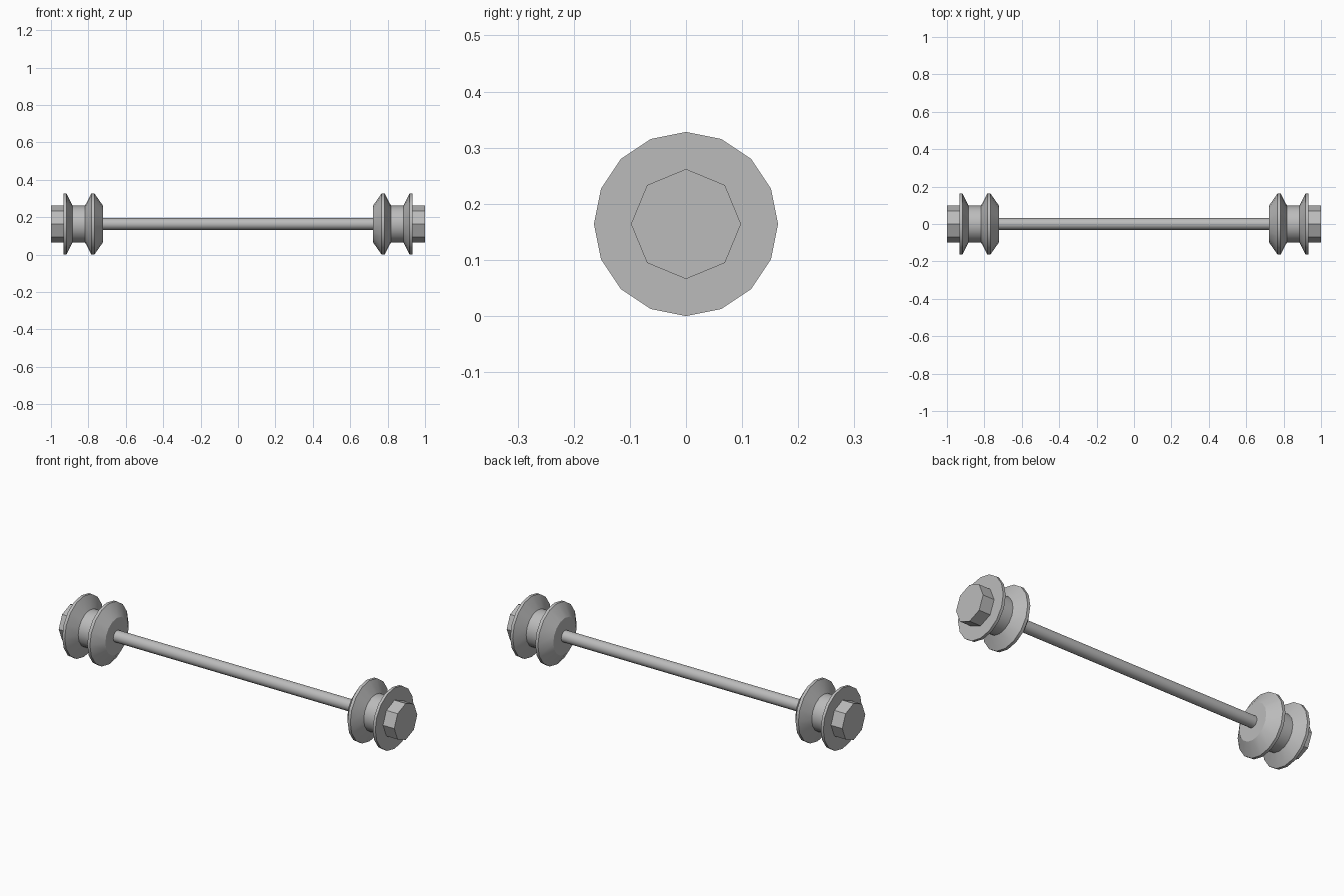
import bpy, bmesh, math
from mathutils import Vector

if "Cube" in bpy.data.objects:
    bpy.data.objects.remove(bpy.data.objects["Cube"])

R = 0.164          # wheel radius, also the axle height
HUB = 0.098

grey = bpy.data.materials.new("plain_grey")
grey.diffuse_color = (0.5, 0.5, 0.5, 1)
grey.use_nodes = True
grey.node_tree.nodes["Principled BSDF"].inputs["Base Color"].default_value = grey.diffuse_color


def lathe(name, profile, sides):
    """Revolve (x, radius) points around the x axis and cap both ends."""
    bm = bmesh.new()
    rings = []
    for x, r in profile:
        rings.append([bm.verts.new((x, r * math.sin(a), R + r * math.cos(a)))
                      for a in (2 * math.pi * i / sides for i in range(sides))])
    for a, b in zip(rings, rings[1:]):
        for i in range(sides):
            j = (i + 1) % sides
            bm.faces.new((a[i], a[j], b[j], b[i]))
    bm.faces.new(rings[0])
    bm.faces.new(rings[-1])
    bmesh.ops.recalc_face_normals(bm, faces=bm.faces)
    me = bpy.data.meshes.new(name)
    bm.to_mesh(me)
    bm.free()
    me.materials.append(grey)
    ob = bpy.data.objects.new(name, me)
    bpy.context.collection.objects.link(ob)
    bpy.ops.object.select_all(action='DESELECT')
    ob.select_set(True)
    bpy.context.view_layer.objects.active = ob
    bpy.ops.object.shade_smooth_by_angle(angle=math.radians(30))
    return ob


# Long thin axle
lathe("axle", [(-0.73, 0.031), (0.73, 0.031)], 16)

# Grooved wheel: inner cone, rim, groove, outer rim with flat face
wheel = [(0.722, HUB), (0.768, R), (0.784, R), (0.818, HUB),
         (0.884, HUB), (0.918, R), (0.933, R), (0.933, HUB)]

for side, s in (("left", -1), ("right", 1)):
    lathe(side + "_wheel", [(s * x, r) for x, r in wheel], 16)
    # Eight-sided end nut
    lathe(side + "_nut", [(s * 0.93, HUB), (s * 1.0, HUB)], 8)
